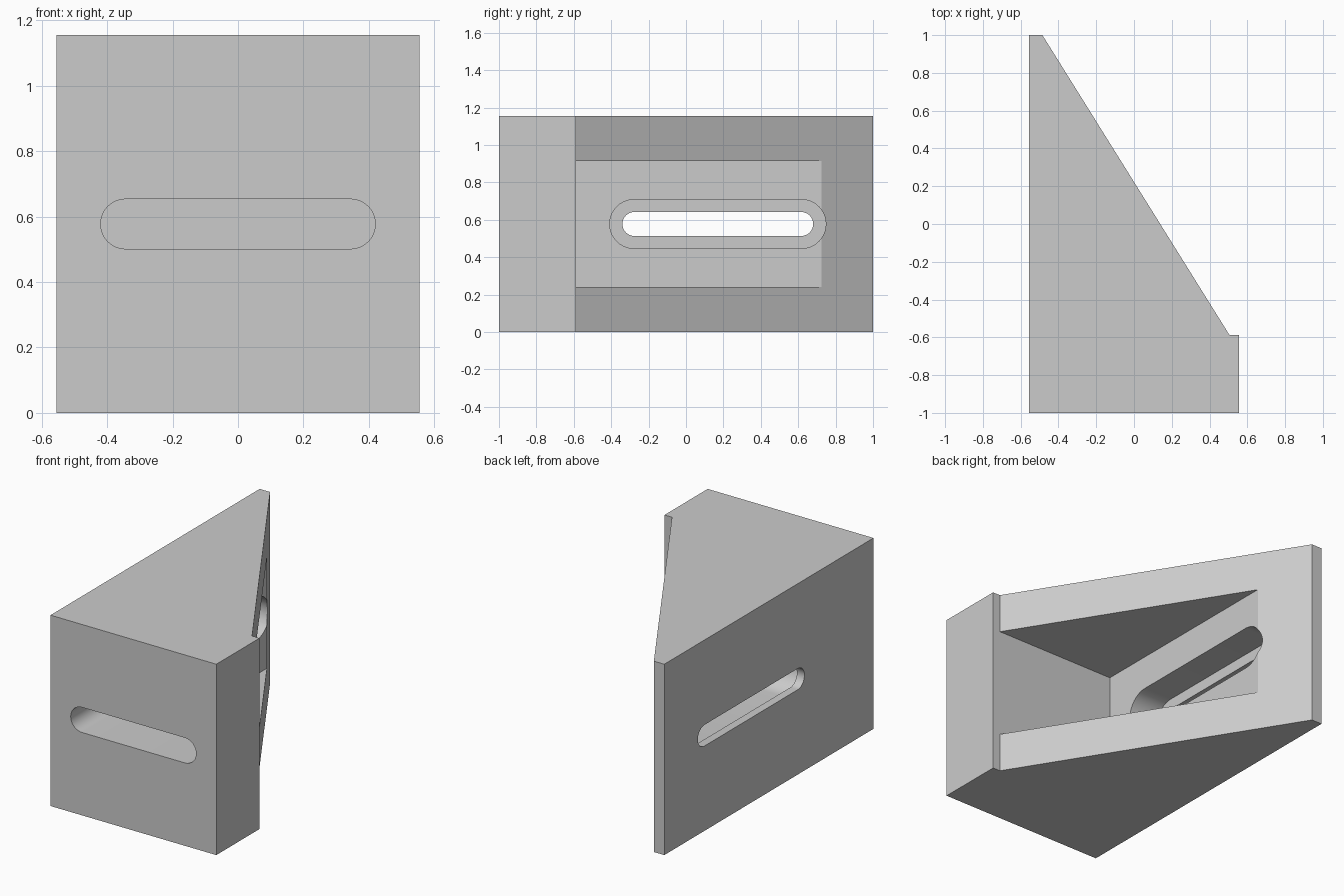
import bpy, bmesh, math
from mathutils import Matrix, Vector

cube = bpy.data.objects.get("Cube")
if cube:
    bpy.data.objects.remove(cube, do_unlink=True)

HEIGHT = 1.155
MID = HEIGHT / 2
SIDE_INNER = -0.313    # inner face of the long side wall
FRONT_INNER = -0.587   # inner face of the front wall

grey = bpy.data.materials.new("plain grey")
grey.use_nodes = True
grey.diffuse_color = (0.6, 0.6, 0.6, 1)
grey.node_tree.nodes["Principled BSDF"].inputs["Base Color"].default_value = (0.6, 0.6, 0.6, 1)


def prism(name, outline, depth, matrix=Matrix()):
    """Extrude a flat outline along its local z and place it."""
    bm = bmesh.new()
    face = bm.faces.new([bm.verts.new((x, y, 0)) for x, y in outline])
    grown = bmesh.ops.extrude_face_region(bm, geom=[face])["geom"]
    bmesh.ops.translate(bm, vec=(0, 0, depth),
                        verts=[g for g in grown if isinstance(g, bmesh.types.BMVert)])
    bm.transform(matrix)
    bmesh.ops.recalc_face_normals(bm, faces=bm.faces)
    mesh = bpy.data.meshes.new(name)
    bm.to_mesh(mesh)
    bm.free()
    mesh.materials.append(grey)
    obj = bpy.data.objects.new(name, mesh)
    bpy.context.collection.objects.link(obj)
    return obj


def slot(half_length, radius, steps=20):
    """Outline of a slot with round ends."""
    points = []
    for side in (1, -1):
        for i in range(steps + 1):
            a = math.pi * (i / steps - 0.5)
            points.append((side * (half_length - radius + radius * math.cos(a)),
                           side * radius * math.sin(a)))
    return points


def axes(u, v, w, origin):
    """Matrix taking local x, y, z to the given directions."""
    m = Matrix((u, v, w)).transposed().to_4x4()
    m.translation = Vector(origin)
    return m


# Wedge-shaped body with a small lip beside the sloping face
body = prism("angle_bracket", [(-0.555, -1), (0.555, -1), (0.555, FRONT_INNER),
                               (0.505, FRONT_INNER), (-0.485, 1), (-0.555, 1)], HEIGHT)

# Pocket between the walls, open on the sloping face
pocket = prism("pocket_cutter", [(SIDE_INNER, FRONT_INNER), (1, FRONT_INNER),
                                 (1, 1.2), (SIDE_INNER, 1.2)], 0.675,
               Matrix.Translation((0, 0, 0.24)))


def front_slot(name, half, radius, y0, y1):
    return prism(name, slot(half, radius), y1 - y0,
                 axes((1, 0, 0), (0, 0, 1), (0, 1, 0), (0, y0, MID)))


def side_slot(name, half, radius, x0, x1):
    return prism(name, slot(half, radius), x1 - x0,
                 axes((0, 1, 0), (0, 0, 1), (1, 0, 0), (x0, 0.17, MID)))


# Bolt slots through both walls, each with a wider recess on the inside
cutters = [
    pocket,
    front_slot("front_slot_cutter", 0.42, 0.076, -1.2, FRONT_INNER),
    front_slot("front_recess_cutter", 0.48, 0.131, -0.64, FRONT_INNER),
    side_slot("side_slot_cutter", 0.51, 0.064, -0.8, -0.2),
    side_slot("side_recess_cutter", 0.578, 0.131, -0.505, -0.2),
]

bpy.ops.object.select_all(action="DESELECT")
bpy.context.view_layer.objects.active = body
body.select_set(True)
for cutter in cutters:
    mod = body.modifiers.new(cutter.name, "BOOLEAN")
    mod.operation = "DIFFERENCE"
    mod.solver = "EXACT"
    mod.object = cutter
    bpy.ops.object.modifier_apply(modifier=mod.name)
    bpy.data.objects.remove(cutter, do_unlink=True)

bpy.ops.object.shade_smooth_by_angle(angle=math.radians(30))
